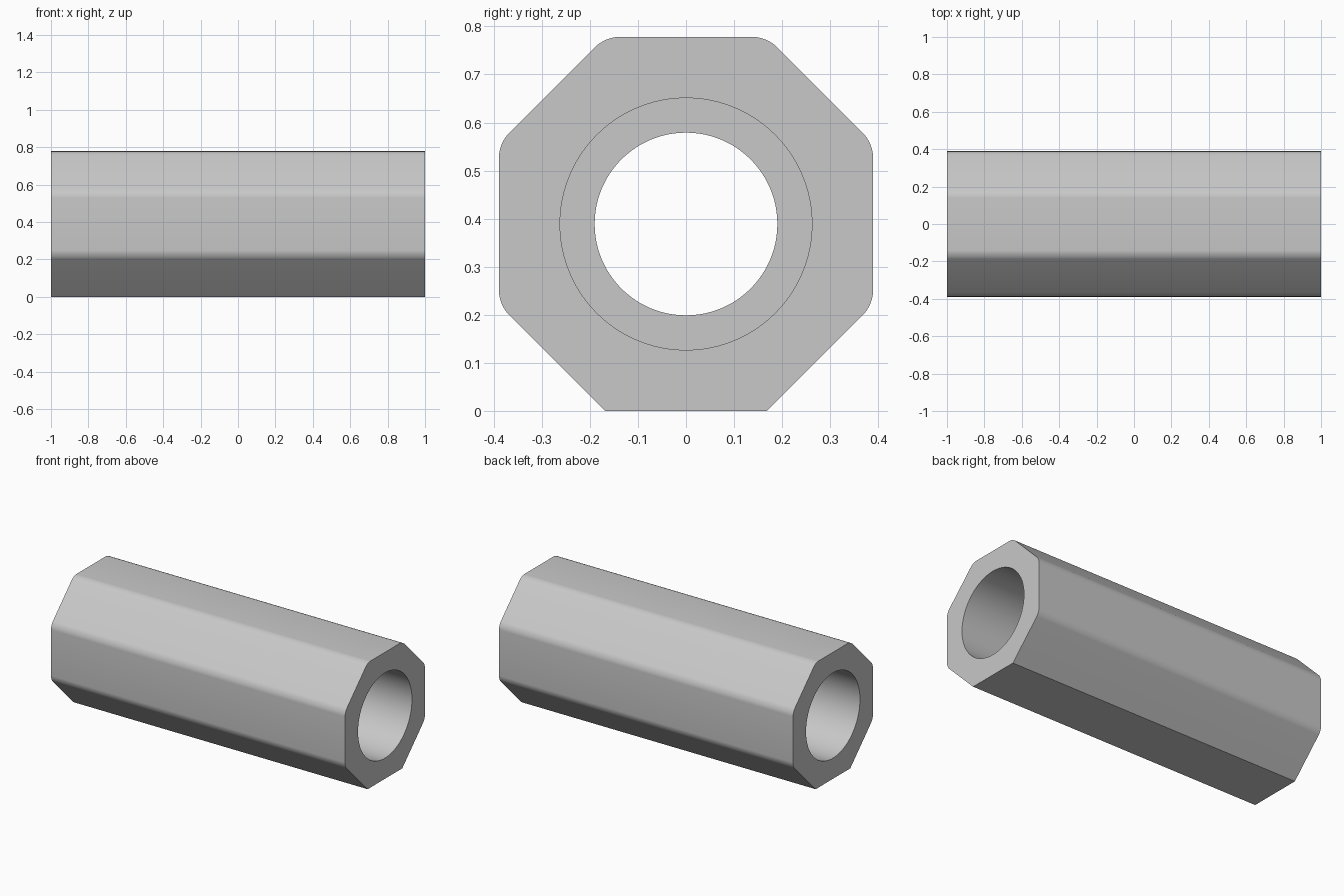
import bpy, bmesh, math

if "Cube" in bpy.data.objects:
    bpy.data.objects.remove(bpy.data.objects["Cube"], do_unlink=True)

HALF_LENGTH = 1.0
APOTHEM = 0.389          # half the width across the flats
CORNER = 0.168           # half the length of each flat
BORE, STOP_BORE = 0.262, 0.19
STOP_HALF = 0.05         # half thickness of the inner stop ring

grey = bpy.data.materials.new("light_grey")
grey.use_nodes = True
colour = (0.58, 0.58, 0.58, 1)
grey.diffuse_color = colour
grey.node_tree.nodes["Principled BSDF"].inputs["Base Color"].default_value = colour


def make_object(name, bm):
    bmesh.ops.recalc_face_normals(bm, faces=bm.faces)
    mesh = bpy.data.meshes.new(name)
    bm.to_mesh(mesh)
    bm.free()
    mesh.materials.append(grey)
    obj = bpy.data.objects.new(name, mesh)
    bpy.context.collection.objects.link(obj)
    return obj


# Octagonal body, extruded along x
bm = bmesh.new()
a, c = APOTHEM, CORNER
outline = [(c, -a), (a, -c), (a, c), (c, a), (-c, a), (-a, c), (-a, -c), (-c, -a)]
end = bm.faces.new([bm.verts.new((-HALF_LENGTH, y, z + a)) for y, z in outline])
side = bmesh.ops.extrude_face_region(bm, geom=[end])["geom"]
bmesh.ops.translate(bm, vec=(2 * HALF_LENGTH, 0, 0),
                    verts=[g for g in side if isinstance(g, bmesh.types.BMVert)])

# Round the long edges, leaving the two bottom ones sharp
long_edges = [e for e in bm.edges
              if abs(e.verts[0].co.x - e.verts[1].co.x) > 1 and e.verts[0].co.z > 0.01]
bmesh.ops.bevel(bm, geom=long_edges, offset=0.027, offset_type='OFFSET',
                segments=6, profile=0.5, affect='EDGES')
body = make_object("octagonal_sleeve", bm)

# Stepped bore cutter, turned about the x axis
bm = bmesh.new()
far = HALF_LENGTH + 0.1
profile = [(-far, 0), (-far, BORE), (-STOP_HALF, BORE), (-STOP_HALF, STOP_BORE),
           (STOP_HALF, STOP_BORE), (STOP_HALF, BORE), (far, BORE), (far, 0)]
verts = [bm.verts.new((x, 0, r + a)) for x, r in profile]
edges = [bm.edges.new(pair) for pair in zip(verts, verts[1:])]
bmesh.ops.spin(bm, geom=verts + edges, cent=(0, 0, a), axis=(1, 0, 0),
               angle=math.tau, steps=96)
bmesh.ops.remove_doubles(bm, verts=bm.verts, dist=0.0001)
cutter = make_object("bore_cutter", bm)
cutter.hide_render = True

# Cut the bore, then discard the cutter
cut = body.modifiers.new("bore", 'BOOLEAN')
cut.operation = 'DIFFERENCE'
cut.solver = 'EXACT'
cut.object = cutter
bpy.ops.object.select_all(action='DESELECT')
body.select_set(True)
bpy.context.view_layer.objects.active = body
bpy.ops.object.modifier_apply(modifier=cut.name)
bpy.data.objects.remove(cutter, do_unlink=True)
bpy.ops.object.shade_smooth_by_angle(angle=math.radians(30))
